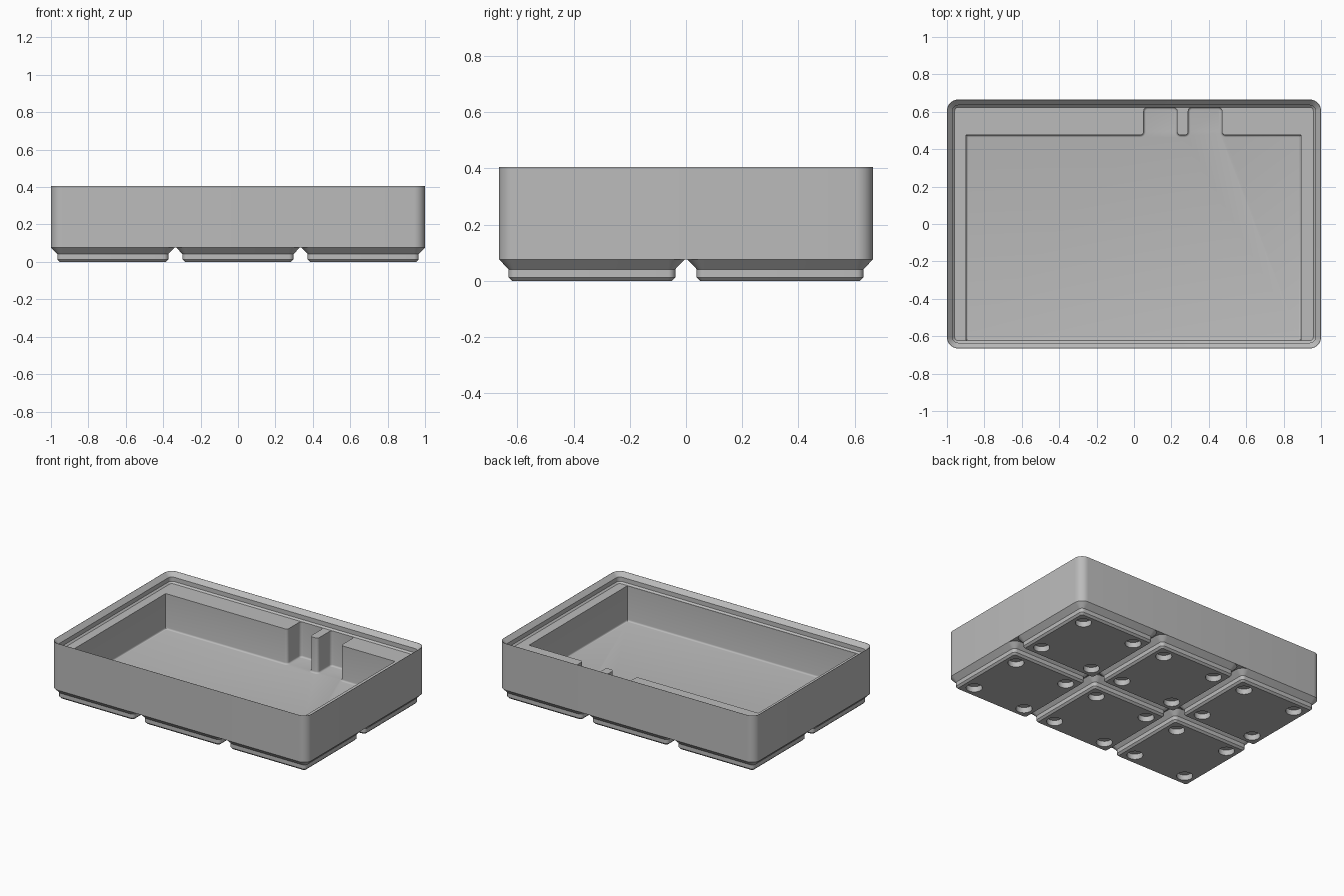
import bpy
import bmesh
from math import cos, sin, pi, radians

cube = bpy.data.objects.get("Cube")
if cube:
    bpy.data.objects.remove(cube, do_unlink=True)

MM = 2 / 125.5          # one millimetre in scene units
PITCH = 42 * MM         # spacing of the feet
BASE_Z = 4.8 * MM       # where the feet meet the tray

grey = bpy.data.materials.new("plain_grey")
grey.use_nodes = True
grey.diffuse_color = (0.5, 0.5, 0.5, 1)
grey.node_tree.nodes["Principled BSDF"].inputs["Base Color"].default_value = (0.5, 0.5, 0.5, 1)


def to_object(name, bm):
    bmesh.ops.recalc_face_normals(bm, faces=bm.faces)
    mesh = bpy.data.meshes.new(name)
    bm.to_mesh(mesh)
    bm.free()
    mesh.materials.append(grey)
    obj = bpy.data.objects.new(name, mesh)
    bpy.context.collection.objects.link(obj)
    return obj


def rounded_ring(bm, half_x, half_y, radius, z, steps=8):
    """Loop of vertices around a rounded rectangle."""
    ring = []
    for q, (sx, sy) in enumerate([(1, 1), (-1, 1), (-1, -1), (1, -1)]):
        for i in range(steps + 1):
            a = (q + i / steps) * pi / 2
            ring.append(bm.verts.new((sx * (half_x - radius) + radius * cos(a),
                                      sy * (half_y - radius) + radius * sin(a), z)))
    return ring


def stacked_solid(name, half_x, half_y, radius, profile):
    """Closed solid from (inset, height) levels."""
    bm = bmesh.new()
    rings = [rounded_ring(bm, half_x - d, half_y - d, radius - d, z) for d, z in profile]
    for low, high in zip(rings, rings[1:]):
        for i in range(len(low)):
            j = (i + 1) % len(low)
            bm.faces.new((low[i], low[j], high[j], high[i]))
    bm.faces.new(rings[0][::-1])
    bm.faces.new(rings[-1])
    return to_object(name, bm)


def activate(obj):
    bpy.ops.object.select_all(action="DESELECT")
    obj.select_set(True)
    bpy.context.view_layer.objects.active = obj


def cut(target, cutter):
    activate(target)
    mod = target.modifiers.new("cut", "BOOLEAN")
    mod.operation = "DIFFERENCE"
    mod.solver = "EXACT"
    mod.object = cutter
    bpy.ops.object.modifier_apply(modifier=mod.name)
    bpy.data.objects.remove(cutter, do_unlink=True)


def smooth(obj):
    activate(obj)
    bpy.ops.object.shade_smooth_by_angle(angle=radians(30))


# Tray body: outer wall, stepped stacking lip, then the solid fill level
tray = stacked_solid("tray_body", 1.0, 41.75 * MM, 3.75 * MM, [
    (0, BASE_Z), (0, 25.4 * MM), (0.1 * MM, 25.4 * MM), (1.9 * MM, 23.6 * MM),
    (1.9 * MM, 21.7 * MM), (2.6 * MM, 21 * MM)])

# Pocket: wide recess with two finger notches on the back edge
LEFT, RIGHT, FRONT, BACK, NOTCH = -0.897, 0.893, -0.622, 0.475, 0.624
FLOOR = 0.086
outline = [(LEFT, FRONT), (RIGHT, FRONT), (RIGHT, BACK)]
for x0, x1 in ((0.47, 0.29), (0.23, 0.052)):
    outline += [(x0, BACK), (x0, NOTCH), (x1, NOTCH), (x1, BACK)]
outline.append((LEFT, BACK))

bm = bmesh.new()
base = bm.faces.new([bm.verts.new((x, y, FLOOR)) for x, y in outline])
up = bmesh.ops.extrude_face_region(bm, geom=[base], use_keep_orig=True)
for v in up["geom"]:
    if isinstance(v, bmesh.types.BMVert):
        v.co.z = 0.39
bmesh.ops.recalc_face_normals(bm, faces=bm.faces)
notch_edges = [e for e in bm.edges
               if abs(e.verts[0].co.z - e.verts[1].co.z) > 0.1
               and 0 < e.verts[0].co.x < 0.5]
bmesh.ops.bevel(bm, geom=notch_edges, offset=0.02, offset_type="OFFSET",
                segments=5, profile=0.5, affect="EDGES")
floor_edges = [e for e in bm.edges if all(abs(v.co.z - FLOOR) < 1e-4 for v in e.verts)]
bmesh.ops.bevel(bm, geom=floor_edges, offset=0.012, offset_type="OFFSET",
                segments=4, profile=0.5, affect="EDGES")
cut(tray, to_object("pocket_cutter", bm))
smooth(tray)

# Foot: stepped pad with four round recesses underneath
foot = stacked_solid("foot", 20.75 * MM, 20.75 * MM, 3.75 * MM, [
    (2.95 * MM, 0), (2.15 * MM, 0.8 * MM), (2.15 * MM, 2.6 * MM), (0, BASE_Z)])
bm = bmesh.new()
for sx in (-1, 1):
    for sy in (-1, 1):
        made = bmesh.ops.create_cone(bm, cap_ends=True, segments=32, radius1=3.25 * MM,
                                     radius2=3.25 * MM, depth=4.8 * MM)
        bmesh.ops.translate(bm, verts=made["verts"], vec=(sx * 13 * MM, sy * 13 * MM, 0))
cut(foot, to_object("recess_cutter", bm))
smooth(foot)

# Repeat the foot in a three by two grid
for col in (-1, 0, 1):
    for row in (-0.5, 0.5):
        copy = bpy.data.objects.new(f"foot_{col + 2}_{'front' if row < 0 else 'back'}", foot.data)
        copy.location = (col * PITCH, row * PITCH, 0)
        bpy.context.collection.objects.link(copy)
bpy.data.objects.remove(foot, do_unlink=True)
